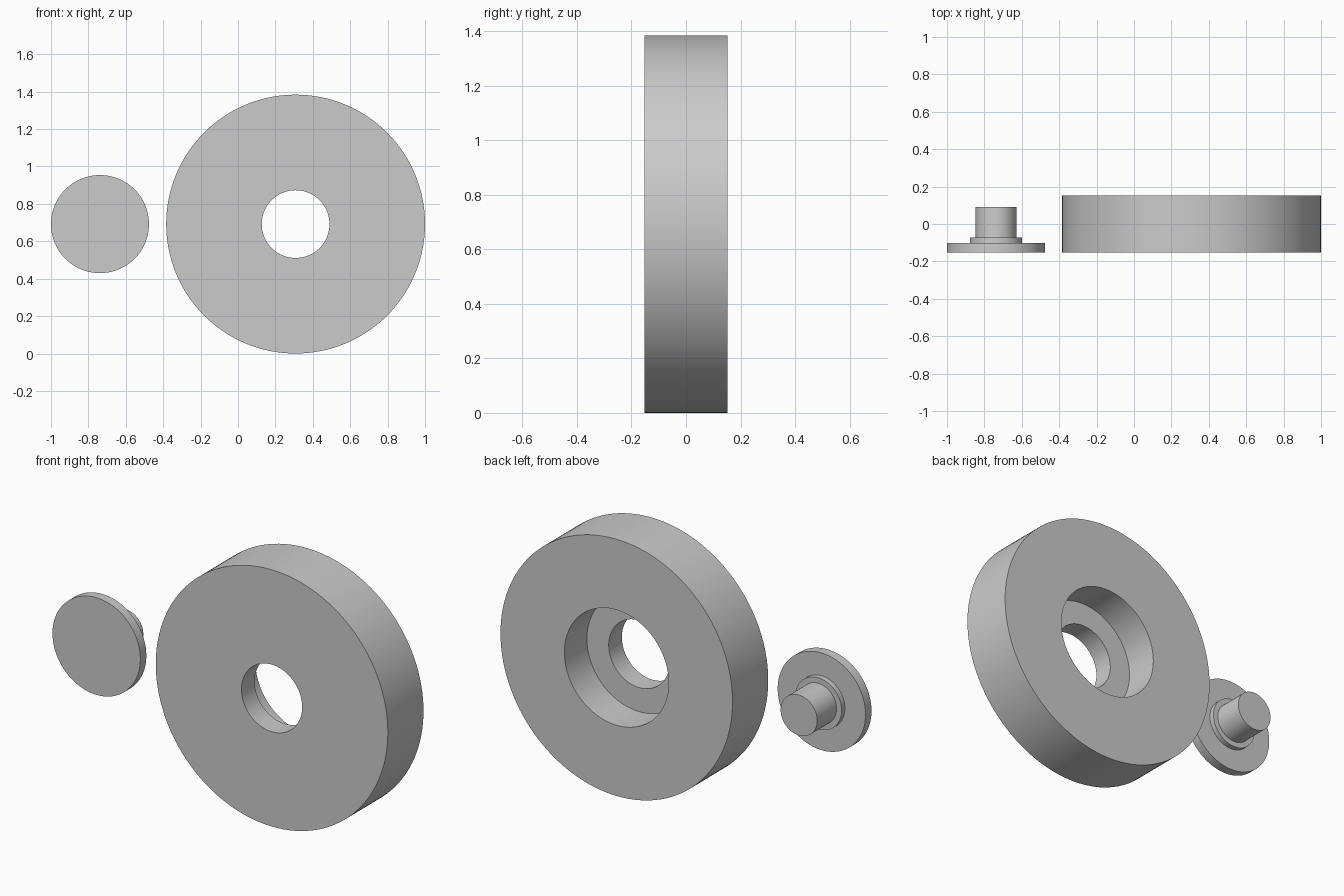
import bpy
import bmesh
import math

SEGMENTS = 128
AXIS_HEIGHT = 0.692

cube = bpy.data.objects.get("Cube")
if cube:
    bpy.data.objects.remove(cube, do_unlink=True)

# Single plain grey for every part
grey = bpy.data.materials.new("plain grey")
grey.use_nodes = True
colour = (0.6, 0.6, 0.6, 1.0)
grey.diffuse_color = colour
grey.node_tree.nodes["Principled BSDF"].inputs["Base Color"].default_value = colour


def lathe(name, x, profile, closed):
    """Turn a (radius, y) profile about the y axis; zero radius makes a pole."""
    bm = bmesh.new()
    rings = []
    for radius, y in profile:
        ring = []
        for i in range(SEGMENTS):
            a = 2 * math.pi * i / SEGMENTS
            ring.append(bm.verts.new((radius * math.cos(a), y, radius * math.sin(a))))
        rings.append(ring)
    pairs = list(zip(rings, rings[1:]))
    if closed:
        pairs.append((rings[-1], rings[0]))
    else:
        bm.faces.new(rings[0])
        bm.faces.new(rings[-1])
    for a, b in pairs:
        for i in range(SEGMENTS):
            j = (i + 1) % SEGMENTS
            bm.faces.new((a[i], a[j], b[j], b[i]))
    bmesh.ops.recalc_face_normals(bm, faces=bm.faces)
    mesh = bpy.data.meshes.new(name)
    bm.to_mesh(mesh)
    bm.free()
    mesh.materials.append(grey)
    obj = bpy.data.objects.new(name, mesh)
    obj.location = (x, 0, AXIS_HEIGHT)
    bpy.context.collection.objects.link(obj)
    bpy.ops.object.select_all(action="DESELECT")
    obj.select_set(True)
    bpy.context.view_layer.objects.active = obj
    bpy.ops.object.shade_smooth_by_angle(angle=math.radians(30))
    return obj


# Thick disc: through hole at the front, wider counterbore at the back
FRONT, BACK, LEDGE = -0.152, 0.152, -0.04
lathe("wheel_disc", 0.308, [
    (0.692, FRONT), (0.692, BACK),
    (0.311, BACK), (0.311, LEDGE),
    (0.181, LEDGE), (0.181, FRONT),
], closed=True)

# Separate cap: flange, low collar and pin pointing backwards
lathe("cap_with_pin", -0.738, [
    (0.262, FRONT), (0.262, -0.101),
    (0.139, -0.101), (0.139, -0.073),
    (0.109, -0.073), (0.109, 0.092),
], closed=False)
